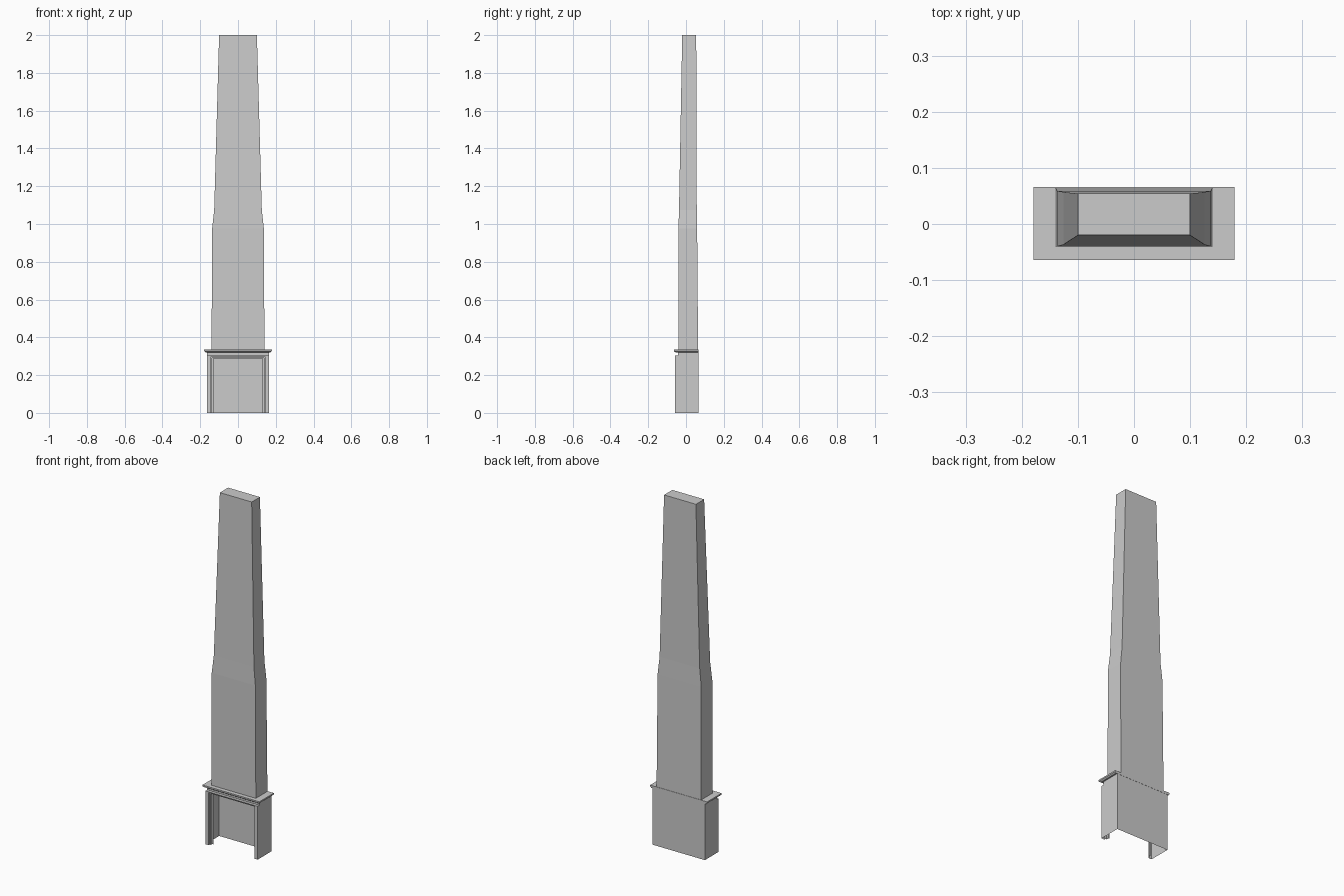
import bpy, bmesh

if "Cube" in bpy.data.objects:
    bpy.data.objects.remove(bpy.data.objects["Cube"])


def loft(name, rings, closed=False, cap_first=False, cap_last=False):
    """Bridge consecutive rows of points into a flat-faced mesh."""
    bm = bmesh.new()
    rows = [[bm.verts.new(p) for p in ring] for ring in rings]
    for a, b in zip(rows, rows[1:]):
        n = len(a)
        for i in range(n if closed else n - 1):
            j = (i + 1) % n
            bm.faces.new((a[i], a[j], b[j], b[i]))
    if cap_first:
        bm.faces.new(rows[0][::-1])
    if cap_last:
        bm.faces.new(rows[-1])
    bmesh.ops.recalc_face_normals(bm, faces=bm.faces)
    mesh = bpy.data.meshes.new(name)
    bm.to_mesh(mesh)
    bm.free()
    obj = bpy.data.objects.new(name, mesh)
    bpy.context.collection.objects.link(obj)
    return obj


def rect(hx, y0, y1, z):
    return [(-hx, y0, z), (hx, y0, z), (hx, y1, z), (-hx, y1, z)]


def arch(hx, top, y):
    """Path up one jamb, across the lintel and down the other."""
    return [(-hx, y, 0), (-hx, y, top), (hx, y, top), (hx, y, 0)]


# tapering chimney: z, half width, front y, back y
chimney = [(0.334, 0.14, -0.04, 0.064), (0.975, 0.137, -0.04, 0.059),
           (1.075, 0.126, -0.037, 0.057), (2.0, 0.10, -0.02, 0.054)]
loft("chimney_breast", [rect(hx, y0, y1, z) for z, hx, y0, y1 in chimney],
     closed=True, cap_last=True)

# mantel shelf with a chamfered lower edge
shelf = [(0.321, 0.172, -0.056, 0.066), (0.327, 0.179, -0.064, 0.066),
         (0.335, 0.179, -0.064, 0.066)]
loft("mantel_shelf", [rect(hx, y0, y1, z) for z, hx, y0, y1 in shelf],
     closed=True, cap_first=True, cap_last=True)

# hollow firebox shell: sides and back, open below and in front
plan = [(-0.164, -0.042), (-0.164, 0.065), (0.164, 0.065), (0.164, -0.042)]
loft("firebox_shell", [[(x, y, z) for x, y in plan] for z in (0, 0.322)])

# front face and stepped surround, following the opening: half width, top, y
surround = [(0.164, 0.322, -0.042), (0.164, 0.303, -0.042),
            (0.164, 0.303, -0.058), (0.144, 0.299, -0.058),
            (0.144, 0.299, -0.049), (0.137, 0.291, -0.049),
            (0.137, 0.291, -0.036), (0.130, 0.287, -0.036)]
loft("fire_surround", [arch(*s) for s in surround])
